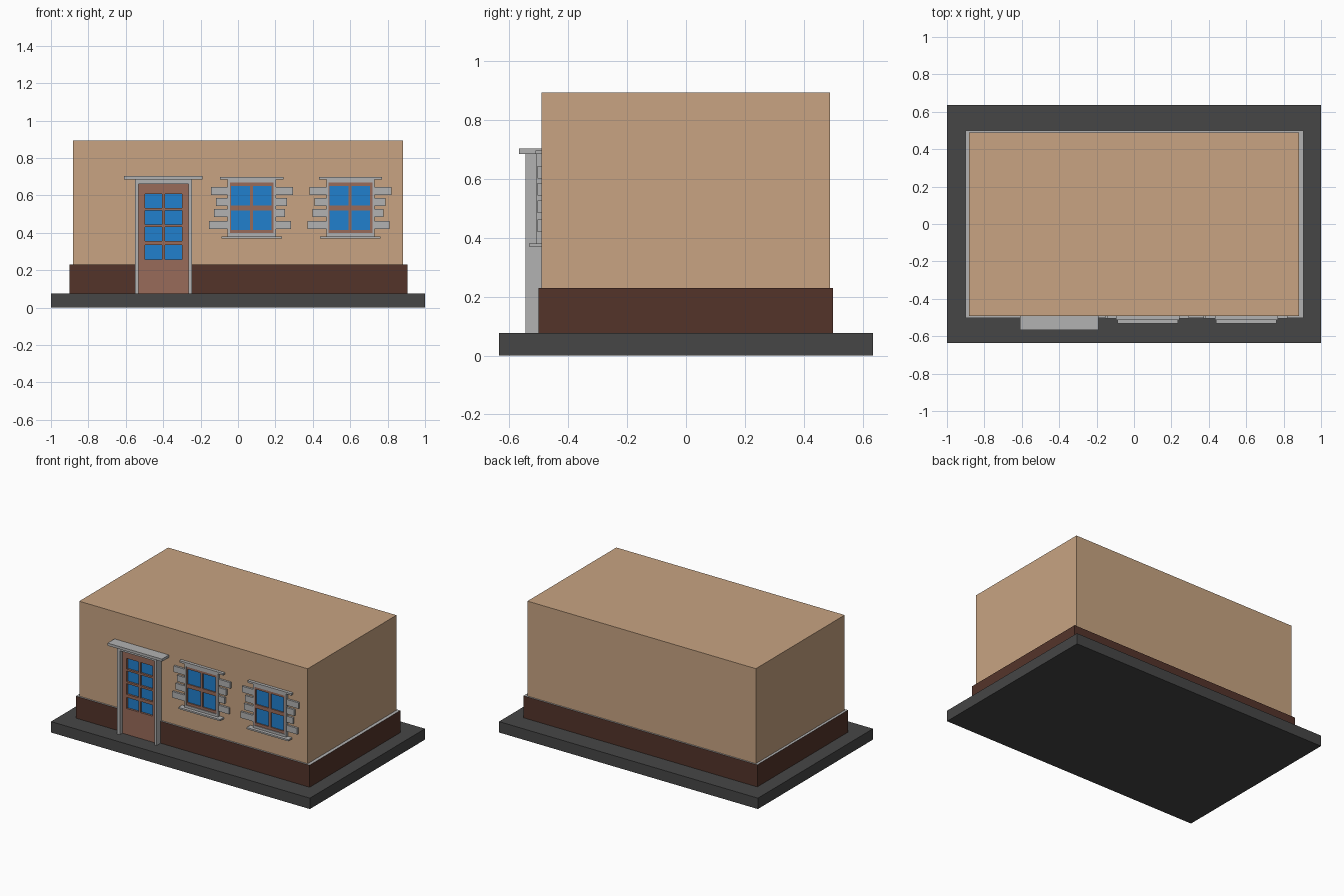
import bpy, bmesh

if "Cube" in bpy.data.objects:
    bpy.data.objects.remove(bpy.data.objects["Cube"])


def material(name, r, g, b):
    # sRGB 0-255 to linear
    m = bpy.data.materials.new(name)
    m.diffuse_color = [((c / 255 + 0.055) / 1.055) ** 2.4 for c in (r, g, b)] + [1]
    m.use_nodes = True
    m.node_tree.nodes["Principled BSDF"].inputs["Base Color"].default_value = m.diffuse_color
    return m


WALL = material("plaster", 200, 164, 130)
BRICK = material("dark_brown", 84, 52, 42)
PAVING = material("paving", 70, 70, 70)
WOOD = material("wood", 153, 107, 90)
GLASS = material("glass", 33, 128, 205)
STONE = material("stone", 178, 178, 178)


def finish(bm, name, mat):
    bmesh.ops.recalc_face_normals(bm, faces=bm.faces)
    me = bpy.data.meshes.new(name)
    bm.to_mesh(me)
    bm.free()
    me.materials.append(mat)
    ob = bpy.data.objects.new(name, me)
    bpy.context.collection.objects.link(ob)
    return ob


def box(name, x, y, z, mat=STONE):
    bm = bmesh.new()
    bmesh.ops.create_cube(bm, size=1)
    for v in bm.verts:
        v.co = [r[0] if c < 0 else r[1] for r, c in zip((x, y, z), v.co)]
    return finish(bm, name, mat)


def lattice(name, xs, zs, front, back, mat):
    # upright panel whose odd/odd grid cells are open holes
    bm = bmesh.new()
    v = [[bm.verts.new((x, front, z)) for z in zs] for x in xs]
    for i in range(len(xs) - 1):
        for j in range(len(zs) - 1):
            if not (i % 2 and j % 2):
                bm.faces.new((v[i][j], v[i + 1][j], v[i + 1][j + 1], v[i][j + 1]))
    ext = bmesh.ops.extrude_face_region(bm, geom=bm.faces[:], use_keep_orig=True)
    for g in ext["geom"]:
        if isinstance(g, bmesh.types.BMVert):
            g.co.y = back
    return finish(bm, name, mat)


BACK = -0.485   # everything on the facade is seated just inside the wall

# main masses
box("ground_slab", (-1, 1), (-0.635, 0.635), (0, 0.076), PAVING)
box("walls", (-0.882, 0.882), (-0.491, 0.489), (0.228, 0.893), WALL)
plinth = box("plinth", (-0.9, 0.905), (-0.502, 0.499), (0.076, 0.23), BRICK)
plinth.data.materials.append(STONE)
for p in plinth.data.polygons:
    if p.normal.z > 0.5:
        p.material_index = 1

# door
for side, x in (("left", (-0.551, -0.531)), ("right", (-0.264, -0.246))):
    box("door_jamb_" + side, x, (-0.546, BACK), (0.076, 0.685))
box("door_head", (-0.531, -0.264), (-0.546, BACK), (0.662, 0.685))
box("door_lintel", (-0.61, -0.19), (-0.568, BACK), (0.685, 0.703))
lattice("door_leaf", (-0.531, -0.498, -0.406, -0.391, -0.299, -0.264),
        (0.076, 0.257, 0.334, 0.356, 0.43, 0.444, 0.519, 0.532, 0.607, 0.662),
        -0.518, BACK, WOOD)
box("door_glass", (-0.515, -0.28), (-0.504, BACK), (0.24, 0.62), GLASS)

# windows: z range, left reach and right reach of each side stone
STONES = (((0.602, 0.644), -0.144, 0.293), ((0.543, 0.586), -0.118, 0.261),
          ((0.484, 0.527), -0.128, 0.25), ((0.42, 0.463), -0.155, 0.283))
for n, dx in enumerate((0, 0.527), 1):
    w = f"window_{n}_"

    def at(*xs):
        return [x + dx for x in xs]

    lattice(w + "frame", at(-0.055, -0.044, 0.191, 0.202),
            (0.38, 0.398, 0.668, 0.684), -0.51, BACK, STONE)
    lattice(w + "sash", at(-0.044, -0.037, 0.064, 0.08, 0.18, 0.191),
            (0.398, 0.416, 0.519, 0.545, 0.65, 0.668), -0.505, BACK, WOOD)
    box(w + "glass", at(-0.04, 0.187), (-0.497, BACK), (0.405, 0.66), GLASS)
    box(w + "lintel", at(-0.095, 0.243), (-0.512, BACK), (0.684, 0.697))
    box(w + "sill", at(-0.088, 0.235), (-0.533, BACK), (0.37, 0.381))
    for k, (z, left, right) in enumerate(STONES, 1):
        box(f"{w}stone_left_{k}", at(left, -0.055), (-0.505, BACK), z)
        box(f"{w}stone_right_{k}", at(0.202, right), (-0.505, BACK), z)
